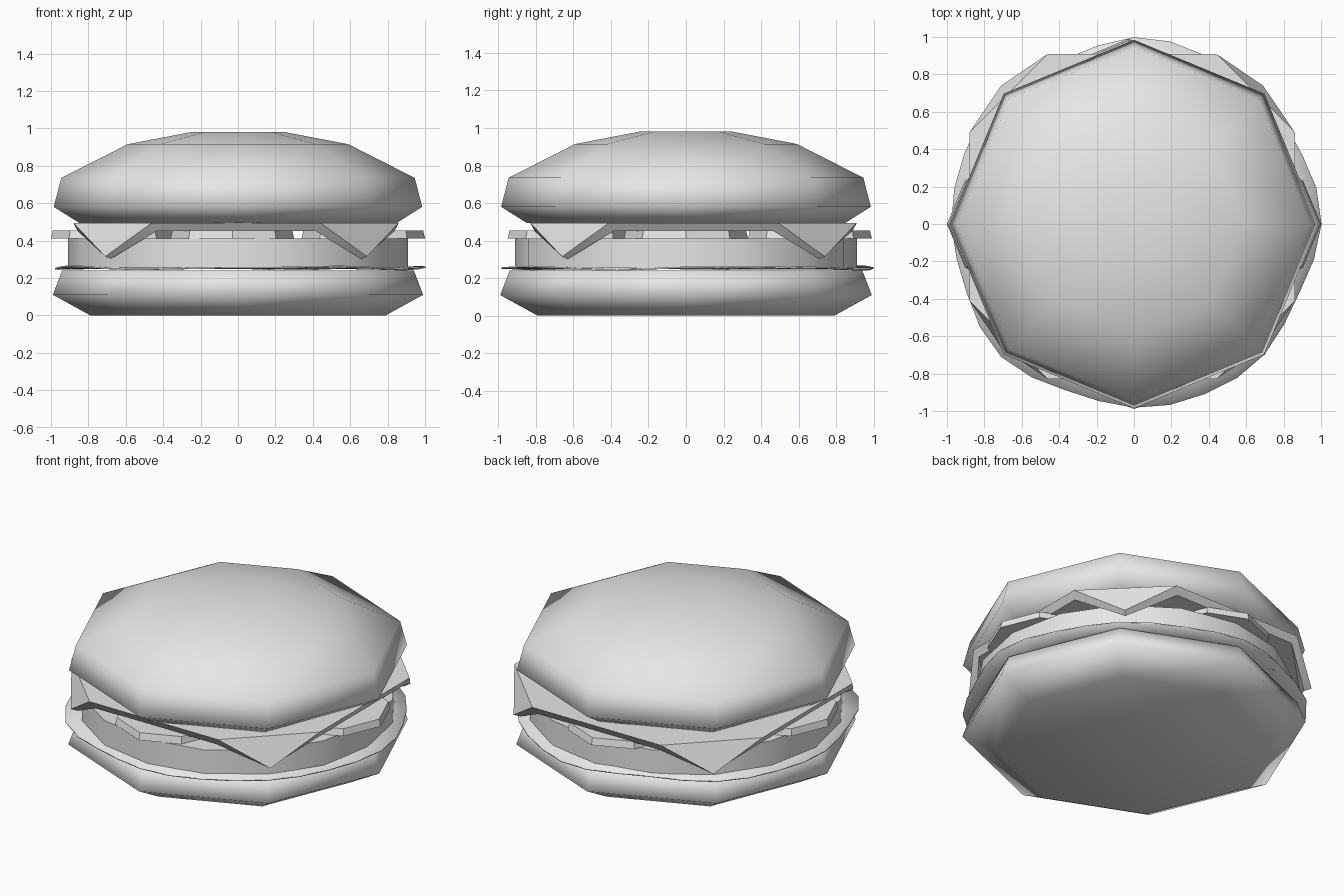
import bpy, bmesh, math
from mathutils import Vector

cube = bpy.data.objects.get("Cube")
if cube:
    bpy.data.objects.remove(cube, do_unlink=True)

# one plain grey for everything
grey = bpy.data.materials.new("plain_grey")
grey.use_nodes = True
grey.diffuse_color = (0.8, 0.8, 0.8, 1)
grey.node_tree.nodes["Principled BSDF"].inputs["Base Color"].default_value = (0.8, 0.8, 0.8, 1)


def finish(name, bm, sharp_angle=180):
    bmesh.ops.recalc_face_normals(bm, faces=bm.faces)
    mesh = bpy.data.meshes.new(name)
    bm.to_mesh(mesh)
    bm.free()
    mesh.materials.append(grey)
    obj = bpy.data.objects.new(name, mesh)
    bpy.context.collection.objects.link(obj)
    bpy.ops.object.select_all(action='DESELECT')
    obj.select_set(True)
    bpy.context.view_layer.objects.active = obj
    if sharp_angle < 180:
        bpy.ops.object.shade_smooth_by_angle(angle=math.radians(sharp_angle))
    else:
        bpy.ops.object.shade_smooth()
    return obj


def lathe(name, profile, sides, centre=(0, 0), sharp_angle=180):
    """Stack rings of (radius, height) and cap both ends."""
    bm = bmesh.new()
    rings = []
    for r, z in profile:
        angles = [math.tau * i / sides for i in range(sides)]
        rings.append([bm.verts.new((centre[0] + r * math.cos(a),
                                    centre[1] + r * math.sin(a), z)) for a in angles])
    for low, high in zip(rings, rings[1:]):
        for i in range(sides):
            j = (i + 1) % sides
            bm.faces.new((low[i], low[j], high[j], high[i]))
    bm.faces.new(rings[0])
    bm.faces.new(rings[-1])
    return finish(name, bm, sharp_angle)


# octagonal buns
lathe("bottom_bun", [(0.79, 0), (0.99, 0.11), (0.94, 0.24)], 8)
lathe("top_bun", [(0.85, 0.495), (0.985, 0.58), (0.945, 0.735), (0.59, 0.915), (0.25, 0.98)], 8)

# patty
lathe("patty", [(0.91, 0.255), (0.91, 0.41)], 16, sharp_angle=40)

# four tomato slices around the middle
for side, centre in {"left": (0.67, 0), "right": (-0.67, 0),
                     "front": (-0.03, -0.62), "back": (-0.03, 0.66)}.items():
    lathe("tomato_slice_" + side, [(0.33, 0.412), (0.32, 0.455)], 8, centre, 40)

# wavy lettuce leaf
bm = bmesh.new()
count = 32
inner, outer = [], []
for i in range(count):
    a = math.tau * i / count
    r = 0.98 + 0.015 * math.sin(5 * a + 1) + 0.01 * math.cos(8 * a)
    z = 0.254 + 0.007 * math.sin(4 * a) + 0.004 * math.cos(7 * a)
    outer.append(bm.verts.new((r * math.cos(a), r * math.sin(a), z)))
    inner.append(bm.verts.new((0.8 * math.cos(a), 0.8 * math.sin(a), 0.252)))
for i in range(count):
    j = (i + 1) % count
    bm.faces.new((inner[i], inner[j], outer[j], outer[i]))
bm.faces.new(inner)
lettuce = finish("lettuce", bm)
solid = lettuce.modifiers.new("thickness", 'SOLIDIFY')
solid.thickness = 0.008
solid.offset = 0

# square cheese slice with its four corners folded down
bm = bmesh.new()
shift = Vector((-0.01, 0.04, 0))
rim, tips = [], []
for k in range(4):
    sx, sy = ((1, 1), (-1, 1), (-1, -1), (1, -1))[k]
    ends = [(0.87 * sx, 0.45 * sy), (0.45 * sx, 0.87 * sy)]
    if sx * sy < 0:
        ends.reverse()
    rim += [bm.verts.new(Vector((x, y, 0.495)) + shift) for x, y in ends]
    tips.append(bm.verts.new(Vector((0.7 * sx, 0.7 * sy, 0.315)) + shift))
bm.faces.new(rim)
for k, tip in enumerate(tips):
    bm.faces.new((rim[2 * k], tip, rim[2 * k + 1]))
bmesh.ops.recalc_face_normals(bm, faces=bm.faces)
if max(bm.faces, key=lambda f: len(f.verts)).normal.z < 0:
    bmesh.ops.reverse_faces(bm, faces=bm.faces)
bmesh.ops.solidify(bm, geom=bm.faces[:], thickness=0.045)
finish("cheese_slice", bm, 35)
